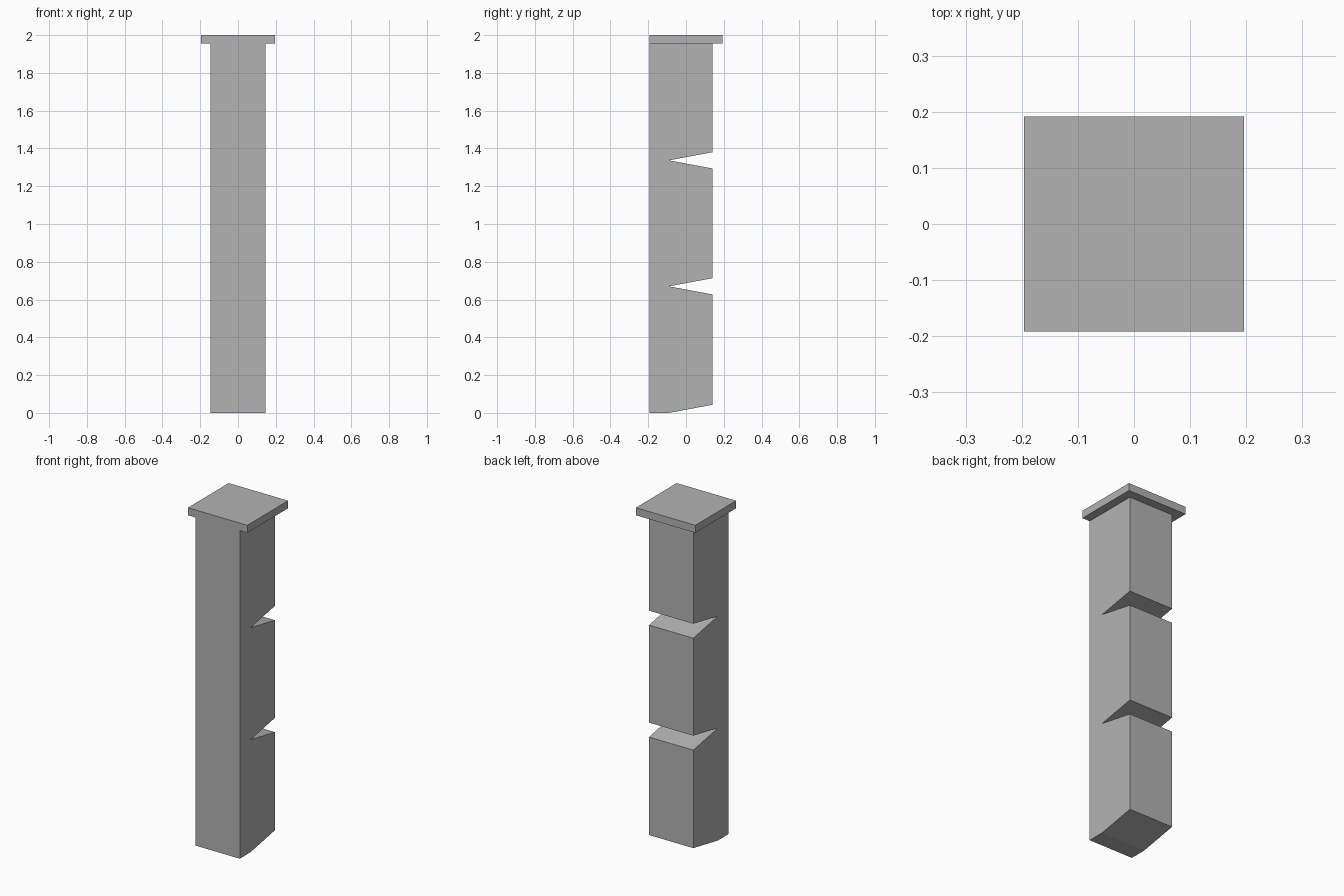
import bpy
import bmesh

cube = bpy.data.objects.get("Cube")
if cube:
    bpy.data.objects.remove(cube, do_unlink=True)

# Plain grey stone
grey = bpy.data.materials.new("plain_grey")
grey.use_nodes = True
colour = (0.45, 0.45, 0.45, 1)
grey.diffuse_color = colour
grey.node_tree.nodes["Principled BSDF"].inputs["Base Color"].default_value = colour


def extrude_profile(name, profile, half_width):
    """Extrude a (y, z) outline across x."""
    bm = bmesh.new()
    face = bm.faces.new([bm.verts.new((-half_width, y, z)) for y, z in profile])
    grown = bmesh.ops.extrude_face_region(bm, geom=[face])["geom"]
    verts = [v for v in grown if isinstance(v, bmesh.types.BMVert)]
    bmesh.ops.translate(bm, verts=verts, vec=(2 * half_width, 0, 0))
    bmesh.ops.recalc_face_normals(bm, faces=bm.faces)
    mesh = bpy.data.meshes.new(name)
    bm.to_mesh(mesh)
    bm.free()
    mesh.materials.append(grey)
    obj = bpy.data.objects.new(name, mesh)
    bpy.context.collection.objects.link(obj)
    return obj


FRONT, BACK, SHAFT_BACK, NOTCH_TIP = -0.192, 0.192, 0.14, -0.09
SHAFT_TOP, TOP = 1.955, 2.0
NOTCH_RISE = 0.043

# Shaft with wedge notches across the back and a bevelled foot
outline = [(FRONT, SHAFT_TOP), (FRONT, 0), (NOTCH_TIP, 0), (SHAFT_BACK, NOTCH_RISE)]
for z in (0.67, 1.337):
    outline += [(SHAFT_BACK, z - NOTCH_RISE), (NOTCH_TIP, z), (SHAFT_BACK, z + NOTCH_RISE)]
outline.append((SHAFT_BACK, SHAFT_TOP))
extrude_profile("notched_shaft", outline, 0.146)

# Square cap, flush with the shaft at the front
extrude_profile("cap_slab", [(FRONT, SHAFT_TOP), (BACK, SHAFT_TOP), (BACK, TOP), (FRONT, TOP)], 0.196)
